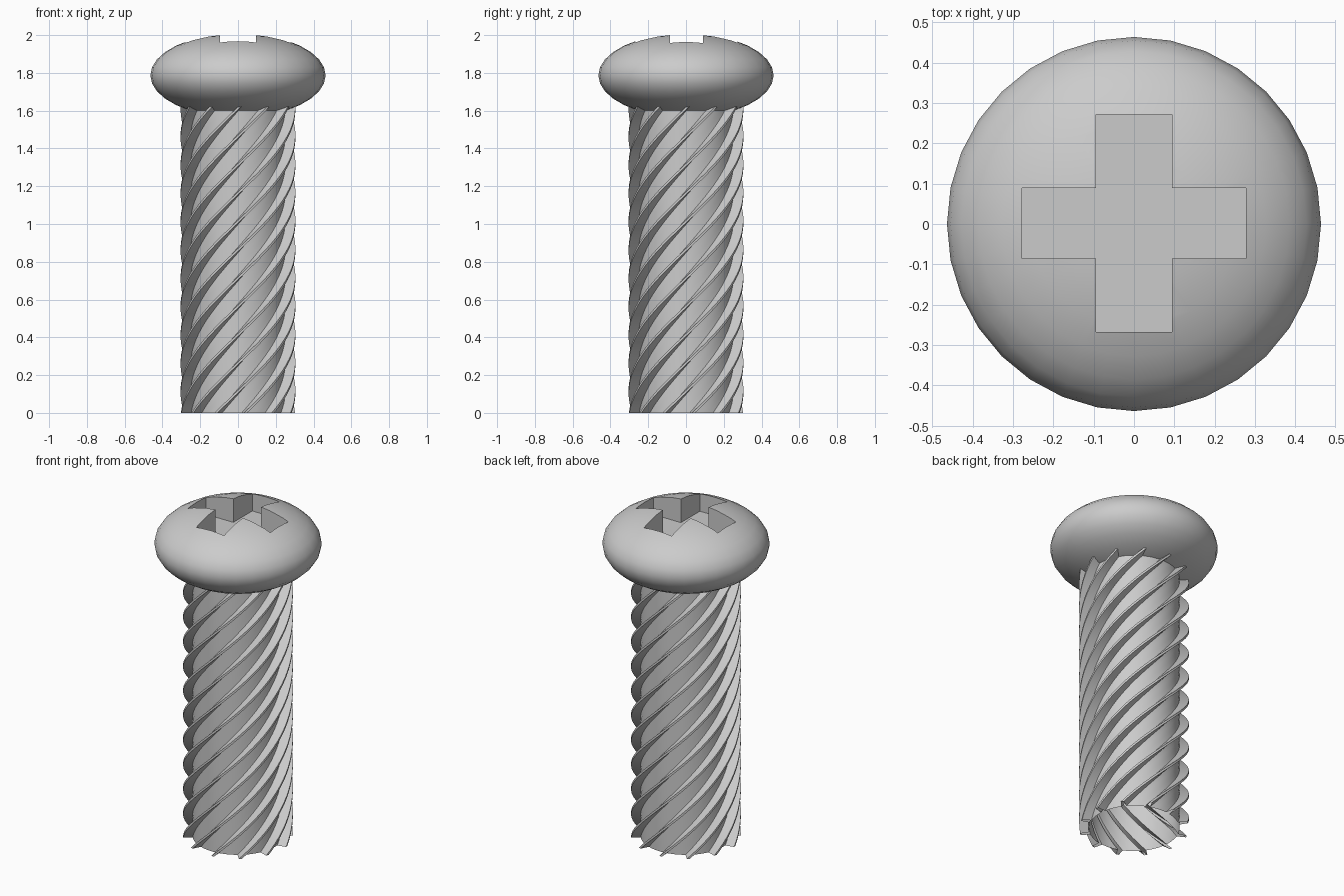
import bpy, bmesh
from math import sin, cos, radians, tau

if "Cube" in bpy.data.objects:
    bpy.data.objects.remove(bpy.data.objects["Cube"])

HEAD_Z, HEAD_R, HEAD_H = 1.787, 0.464, 0.222


def make_object(name, bm):
    bmesh.ops.recalc_face_normals(bm, faces=bm.faces[:])
    mesh = bpy.data.meshes.new(name)
    bm.to_mesh(mesh)
    bm.free()
    ob = bpy.data.objects.new(name, mesh)
    bpy.context.collection.objects.link(ob)
    return ob


def smooth(ob, angle):
    bpy.ops.object.select_all(action='DESELECT')
    ob.select_set(True)
    bpy.context.view_layer.objects.active = ob
    bpy.ops.object.shade_smooth_by_angle(angle=radians(angle))


# Domed head: flattened sphere
bm = bmesh.new()
bmesh.ops.create_uvsphere(bm, u_segments=32, v_segments=16, radius=1)
for v in bm.verts:
    v.co = (v.co.x * HEAD_R, v.co.y * HEAD_R, HEAD_Z + v.co.z * HEAD_H)
head = make_object("screw_head", bm)

# Cross-shaped cutter for the drive recess
x0, x1, y0, y1 = 0.094, 0.278, 0.087, 0.27
outline = [(x1, -y0), (x1, y0), (x0, y0), (x0, y1), (-x0, y1), (-x0, y0),
           (-x1, y0), (-x1, -y0), (-x0, -y0), (-x0, -y1), (x0, -y1), (x0, -y0)]
bm = bmesh.new()
face = bm.faces.new([bm.verts.new((x, y + 0.002, 1.855)) for x, y in outline])
ext = bmesh.ops.extrude_face_region(bm, geom=[face])
bmesh.ops.translate(bm, vec=(0, 0, 0.3),
                    verts=[g for g in ext["geom"] if isinstance(g, bmesh.types.BMVert)])
cutter = make_object("recess_cutter", bm)

mod = head.modifiers.new("recess", 'BOOLEAN')
mod.operation, mod.solver, mod.object = 'DIFFERENCE', 'EXACT', cutter
bpy.context.view_layer.objects.active = head
head.select_set(True)
bpy.ops.object.modifier_apply(modifier=mod.name)
bpy.data.objects.remove(cutter)
smooth(head, 30)

# Shaft: finned section twisted one full turn, open at the bottom
FINS, STEPS, TOP = 12, 64, 1.8
CORE, TIP, PHASE = 0.252, 0.304, radians(7.5)
section = []
for i in range(FINS):
    mid = i * tau / FINS + PHASE
    for r, deg in ((CORE, -3), (TIP, -1.6), (TIP, 1.6), (CORE, 3), (CORE, 11), (CORE, 19)):
        section.append((r, mid + radians(deg)))
bm = bmesh.new()
rings = []
for k in range(STEPS + 1):
    t = k / STEPS
    rings.append([bm.verts.new((r * cos(a + t * tau), r * sin(a + t * tau), t * TOP))
                  for r, a in section])
n = len(section)
for low, high in zip(rings, rings[1:]):
    for i in range(n):
        j = (i + 1) % n
        bm.faces.new((low[i], low[j], high[j], high[i]))
shaft = make_object("threaded_shaft", bm)
smooth(shaft, 35)
